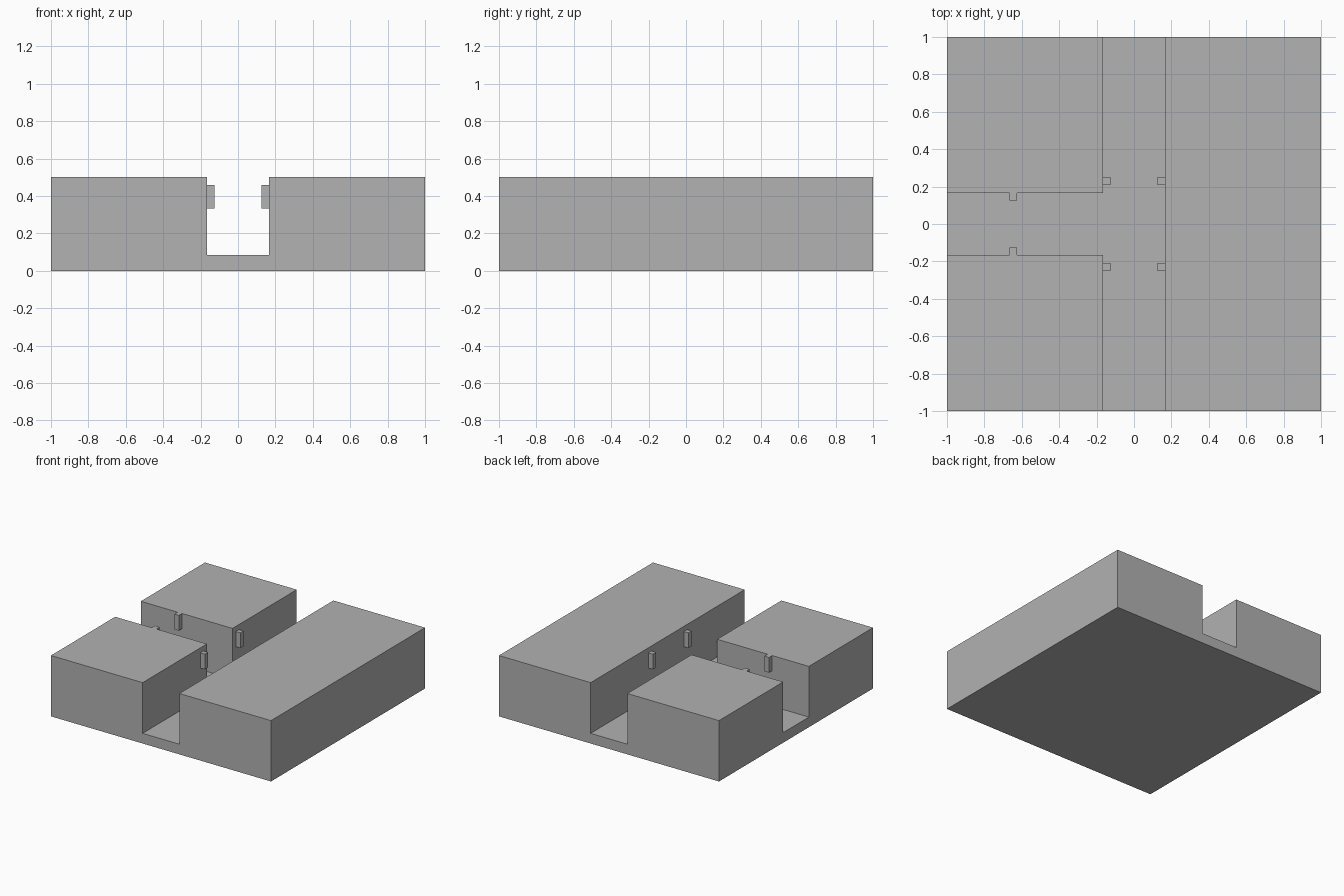
import bpy
import bmesh
from mathutils import Vector

cube = bpy.data.objects.get("Cube")
if cube:
    bpy.data.objects.remove(cube, do_unlink=True)

HALF = 1.0        # half side of the square tile
ROAD = 1 / 6      # half width of the roads
FLOOR = 1 / 12    # road surface height
ROOF = 0.5        # block height
LAMP = 1 / 24     # lamp width and depth

grey = bpy.data.materials.new("plain_grey")
grey.use_nodes = True
colour = (0.445, 0.445, 0.445, 1)
grey.diffuse_color = colour
grey.node_tree.nodes["Principled BSDF"].inputs["Base Color"].default_value = colour


def finish(name, bm):
    bmesh.ops.recalc_face_normals(bm, faces=bm.faces)
    mesh = bpy.data.meshes.new(name)
    bm.to_mesh(mesh)
    bm.free()
    mesh.materials.append(grey)
    obj = bpy.data.objects.new(name, mesh)
    bpy.context.collection.objects.link(obj)
    return obj


def extrude_up(bm, faces, height):
    geom = bmesh.ops.extrude_face_region(bm, geom=faces)["geom"]
    verts = [v for v in geom if isinstance(v, bmesh.types.BMVert)]
    bmesh.ops.translate(bm, verts=verts, vec=(0, 0, height))
    bmesh.ops.delete(bm, geom=[f for f in faces if f.is_valid], context="FACES")
    return [f for f in geom if isinstance(f, bmesh.types.BMFace)]


# Tile: grid of cells, with every cell off the roads raised to roof height
bm = bmesh.new()
lines = [-HALF, -ROAD, ROAD, HALF]
grid = [[bm.verts.new((x, y, FLOOR)) for y in lines] for x in lines]
cells = [bm.faces.new((grid[i][j], grid[i + 1][j], grid[i + 1][j + 1], grid[i][j + 1]))
         for i in range(3) for j in range(3)]


def is_block(face):
    c = face.calc_center_median()
    return c.x > ROAD or (c.x < -ROAD and abs(c.y) > ROAD)


blocks = [f for f in cells if is_block(f)]
extrude_up(bm, blocks, ROOF - FLOOR)

# Outer skirt and underside
rim = [e for e in bm.edges if e.is_boundary]
skirt = bmesh.ops.extrude_edge_only(bm, edges=rim)["geom"]
for v in skirt:
    if isinstance(v, bmesh.types.BMVert):
        v.co.z = 0
bmesh.ops.holes_fill(bm, edges=[e for e in bm.edges if e.is_boundary], sides=0)
bmesh.ops.recalc_face_normals(bm, faces=bm.faces)
bmesh.ops.dissolve_limit(bm, angle_limit=0.01, verts=bm.verts, edges=bm.edges)
finish("street_tile", bm)


# Wall lamps: small upright boxes fixed to the block walls
def lamp(name, x, y, top):
    bm = bmesh.new()
    bmesh.ops.create_cube(bm, size=1)
    bmesh.ops.scale(bm, vec=(LAMP, LAMP, 3 * LAMP), verts=bm.verts)
    bmesh.ops.translate(bm, vec=Vector((x, y, top - 1.5 * LAMP)), verts=bm.verts)
    finish(name, bm)


inset = ROAD - LAMP / 2
for end, sy in (("front", -1), ("back", 1)):
    for side, sx in (("right", -1), ("left", 1)):
        lamp(f"main_road_lamp_{end}_{side}", sx * inset, sy * 0.23, ROOF - LAMP)
    lamp(f"side_road_lamp_{end}", -0.646, sy * inset, ROOF)
